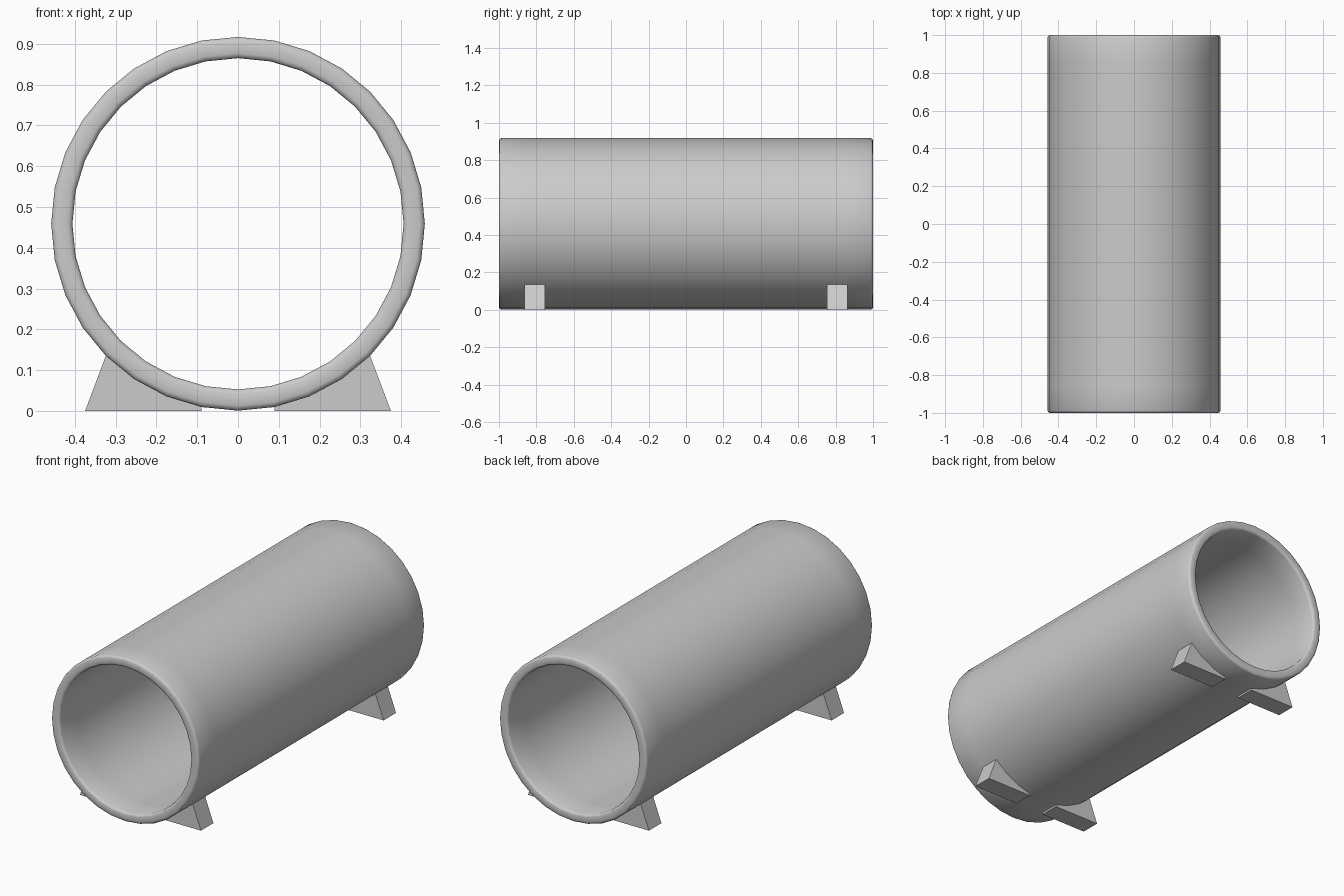
import bpy, bmesh, math

if "Cube" in bpy.data.objects:
    bpy.data.objects.remove(bpy.data.objects["Cube"])

SEGS = 32
CZ = 0.459           # pipe axis height
R_OUT, R_IN = 0.458, 0.406


def make_object(name, bm, smooth):
    bmesh.ops.recalc_face_normals(bm, faces=bm.faces)
    mesh = bpy.data.meshes.new(name)
    bm.to_mesh(mesh)
    bm.free()
    for p in mesh.polygons:
        p.use_smooth = smooth
    obj = bpy.data.objects.new(name, mesh)
    bpy.context.collection.objects.link(obj)
    return obj


# Pipe: closed wall profile (radius, y) revolved around the y axis
b = 0.012
half = [(R_OUT, 0.86), (R_OUT, 1 - b), (R_OUT - b * 0.3, 1 - b * 0.3), (R_OUT - b, 1),
        (R_IN + b, 1), (R_IN + b * 0.3, 1 - b * 0.3), (R_IN, 1 - b), (R_IN, 0.86)]
profile = half + [(r, -y) for r, y in reversed(half)]
bm = bmesh.new()
rings = []
for i in range(SEGS):
    a = 2 * math.pi * i / SEGS
    rings.append([bm.verts.new((r * math.sin(a), y, CZ + r * math.cos(a))) for r, y in profile])
n = len(profile)
for i in range(SEGS):
    r0, r1 = rings[i], rings[(i + 1) % SEGS]
    for j in range(n):
        k = (j + 1) % n
        bm.faces.new((r0[j], r0[k], r1[k], r1[j]))
make_object("pipe", bm, True)


# Feet: wedge whose inner edge follows the pipe, sunk slightly into its wall
def make_foot(name, side, y_mid, width=0.11):
    outline = [(0.09, 0.0), (0.375, 0.0), (0.323, 0.138)]
    for deg in (45, 33.75, 22.5, 11.25):
        a = math.radians(deg)
        outline.append(((R_OUT - 0.005) * math.sin(a), CZ - (R_OUT - 0.005) * math.cos(a)))
    bm = bmesh.new()
    loops = [[bm.verts.new((side * x, y_mid + s * width / 2, z)) for x, z in outline]
             for s in (-1, 1)]
    m = len(outline)
    for j in range(m):
        k = (j + 1) % m
        bm.faces.new((loops[0][j], loops[0][k], loops[1][k], loops[1][j]))
    caps = [bm.faces.new(l) for l in loops]
    bmesh.ops.triangulate(bm, faces=caps)
    make_object(name, bm, False)


for end, y in (("front", -0.808), ("back", 0.808)):
    for label, side in (("left", -1), ("right", 1)):
        make_foot(f"{end}_{label}_foot", side, y)
